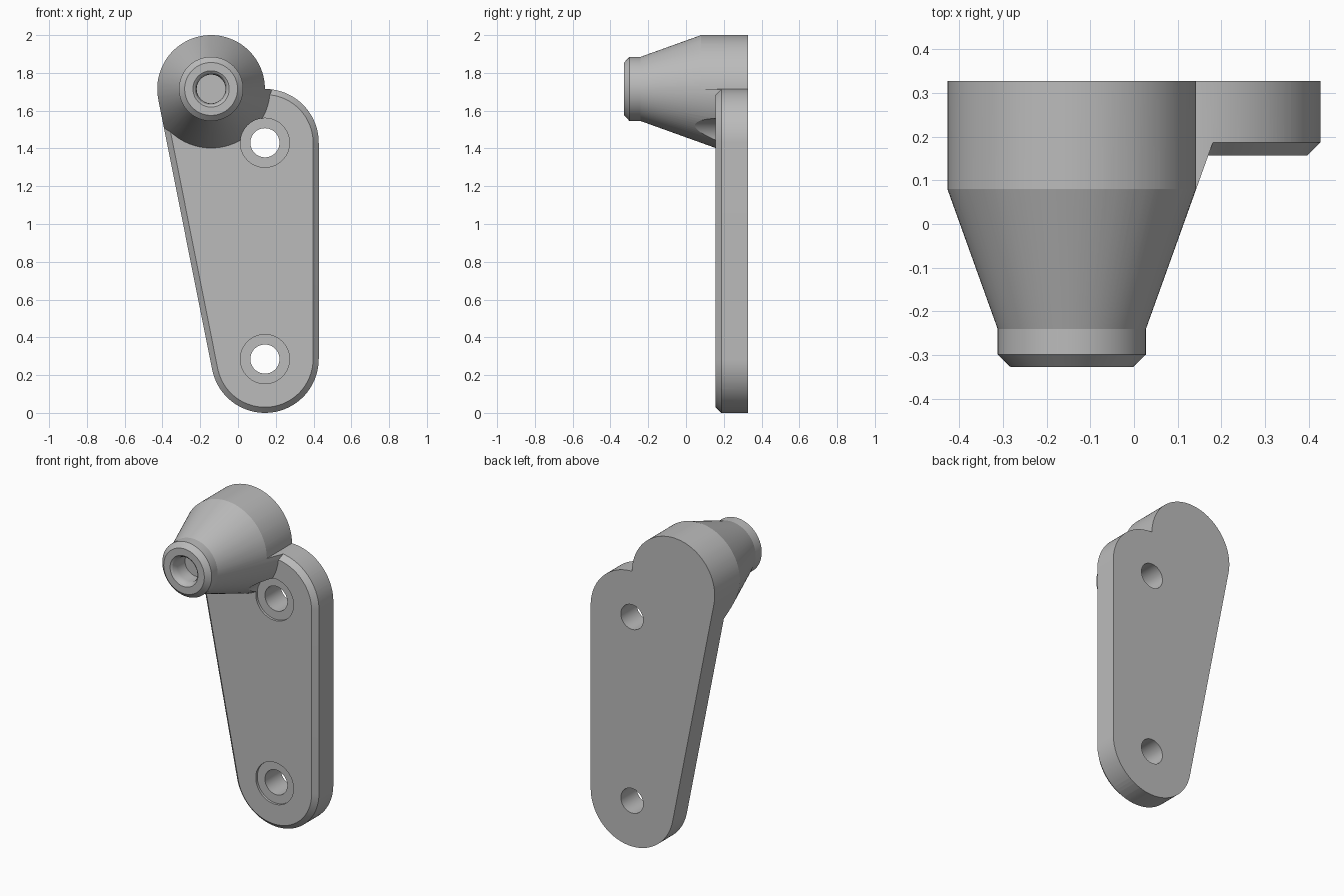
import bpy
import bmesh
from math import cos, sin, radians, atan2, degrees

cube = bpy.data.objects.get("Cube")
if cube:
    bpy.data.objects.remove(cube, do_unlink=True)

R = 0.285                       # outer radius of every rounded end
LOW, HIGH, BOSS = (0.1425, 0.285), (0.1425, 1.43), (-0.1425, 1.715)
FRONT, BACK = 0.157, 0.328
# direction of the slanted left edge's outward normal
LEFT = 180 + degrees(atan2(LOW[0] - BOSS[0], BOSS[1] - LOW[1]))

grey = bpy.data.materials.new("plain grey")
grey.use_nodes = True
colour = (0.5, 0.5, 0.5, 1)
grey.diffuse_color = colour
grey.node_tree.nodes["Principled BSDF"].inputs["Base Color"].default_value = colour


def arc(centre, r, start, end, steps=40):
    angles = [radians(start + (end - start) * i / steps) for i in range(steps + 1)]
    return [(centre[0] + r * cos(a), centre[1] + r * sin(a)) for a in angles]


def loft(name, sections):
    """Solid through (y, outline) sections with matching point counts."""
    bm = bmesh.new()
    rings = [[bm.verts.new((x, y, z)) for x, z in outline] for y, outline in sections]
    for a, b in zip(rings, rings[1:]):
        for i in range(len(a)):
            j = (i + 1) % len(a)
            bm.faces.new((a[i], a[j], b[j], b[i]))
    bm.faces.new(rings[0])
    bm.faces.new(rings[-1])
    bmesh.ops.recalc_face_normals(bm, faces=bm.faces)
    mesh = bpy.data.meshes.new(name)
    bm.to_mesh(mesh)
    bm.free()
    mesh.materials.append(grey)
    obj = bpy.data.objects.new(name, mesh)
    bpy.context.collection.objects.link(obj)
    return obj


def lathe(name, centre, profile):
    """Round solid along y from (radius, y) pairs."""
    return loft(name, [(y, arc(centre, r, 0, 360, 96)[:-1]) for r, y in profile])


def combine(target, other, operation):
    mod = target.modifiers.new(operation.lower(), "BOOLEAN")
    mod.operation, mod.solver, mod.object = operation, "EXACT", other
    bpy.context.view_layer.objects.active = target
    bpy.ops.object.modifier_apply(modifier=mod.name)
    bpy.data.objects.remove(other, do_unlink=True)


def plate_outline(inset):
    r = R - inset
    return arc(LOW, r, LEFT, 360) + arc(HIGH, r, 0, 90) + arc(BOSS, r, 180, LEFT, 6)


# Plate with a chamfered front, oversized behind so the envelope trims it
body = loft("bracket", [(FRONT, plate_outline(0.03)),
                        (FRONT + 0.05, plate_outline(-0.02)),
                        (0.4, plate_outline(-0.02))])

# Tapered boss with a chamfered tip
boss = lathe("boss", BOSS, [(0.14, -0.328), (0.17, -0.299), (0.17, -0.24), (0.4, 0.4)])
combine(body, boss, "UNION")

# Outer silhouette trims both parts flush
outline = arc(LOW, R, LEFT, 360) + arc(HIGH, R, 0, 90) + arc(BOSS, R, 0, LEFT, 64)[1:]
envelope = loft("envelope", [(-0.5, outline), (BACK, outline)])
combine(body, envelope, "INTERSECT")

# Screw holes with shallow counterbores
for centre in (LOW, HIGH):
    floor = FRONT + 0.015
    hole = lathe("screw_hole", centre,
                 [(0.13, -0.45), (0.13, floor), (0.077, floor), (0.077, 0.5)])
    combine(body, hole, "DIFFERENCE")

# Blind hole with a rounded mouth in the boss tip
dimple = lathe("tip_hole", BOSS, [(0.096, -0.4), (0.096, -0.328), (0.086, -0.32),
                                  (0.079, -0.305), (0.076, -0.285), (0.076, -0.21)])
combine(body, dimple, "DIFFERENCE")

bpy.ops.object.select_all(action="DESELECT")
body.select_set(True)
bpy.context.view_layer.objects.active = body
bpy.ops.object.shade_smooth_by_angle(angle=radians(18))
